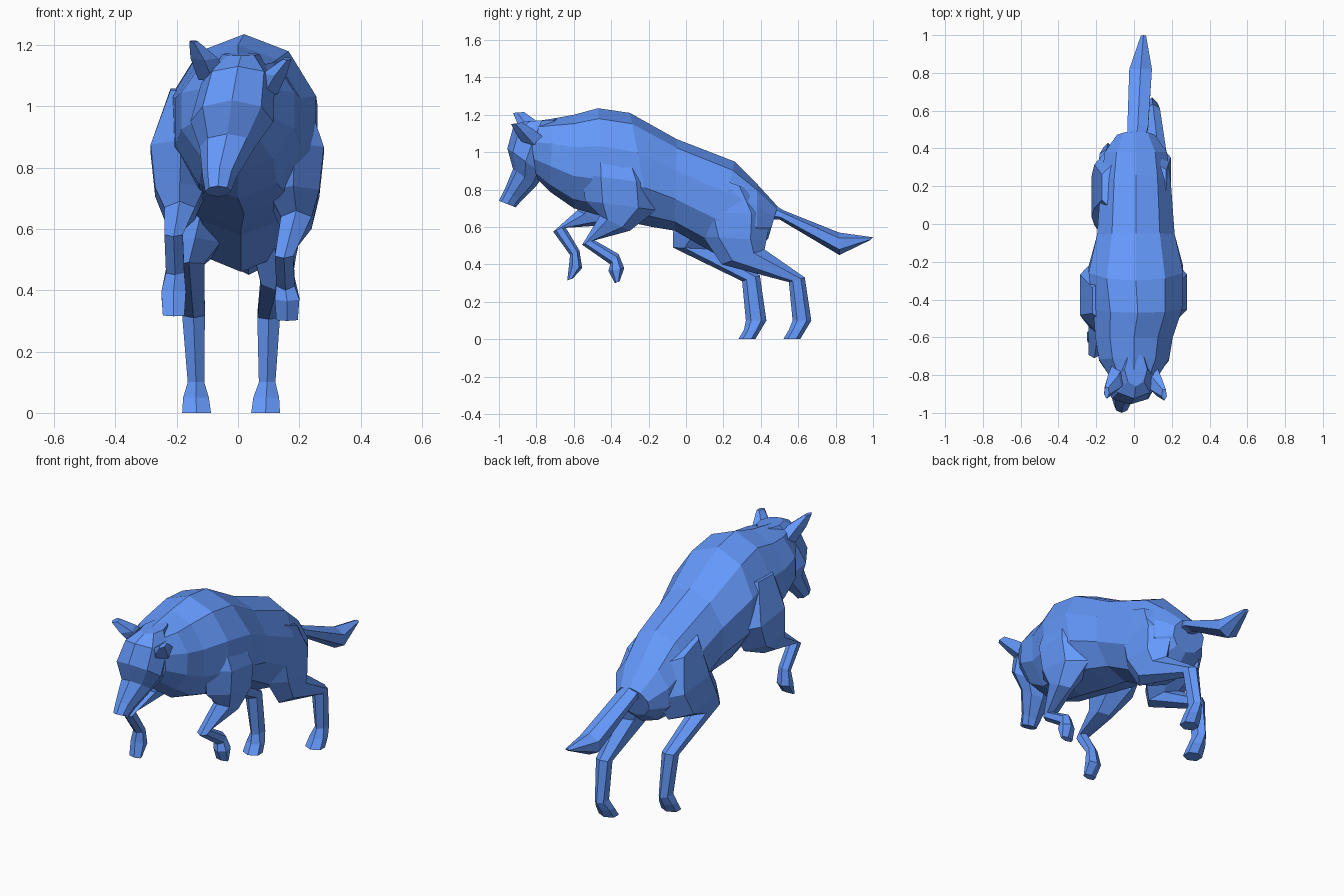
import bpy, bmesh, math
from mathutils import Vector

fur = bpy.data.materials.new("blue")
fur.diffuse_color = (0.13, 0.32, 0.97, 1)


def loft(name, rings, n=6):
    """Ring = (centre x, front/top y, z, back/bottom y, z, half width)."""
    bm = bmesh.new()
    k = max(math.sin(2 * math.pi * i / n) for i in range(n))
    loops = []
    for cx, y1, z1, y2, z2, hw in rings:
        a, b = Vector((cx, y1, z1)), Vector((cx, y2, z2))
        mid, half = (a + b) / 2, (a - b) / 2
        loops.append([bm.verts.new(mid + half * math.cos(t) + Vector((hw / k * math.sin(t), 0, 0)))
                      for t in (2 * math.pi * i / n for i in range(n))])
    for p, q in zip(loops, loops[1:]):
        for i in range(n):
            j = (i + 1) % n
            bm.faces.new((p[i], p[j], q[j], q[i]))
    bm.faces.new(loops[0])
    bm.faces.new(loops[-1])
    return finish(name, bm)


def finish(name, bm):
    bmesh.ops.recalc_face_normals(bm, faces=bm.faces)
    me = bpy.data.meshes.new(name)
    bm.to_mesh(me)
    bm.free()
    me.materials.append(fur)
    ob = bpy.data.objects.new(name, me)
    bpy.context.collection.objects.link(ob)
    return ob


# Torso from rump to neck
loft("body", [
    (0.01, 0.49, 0.71, 0.44, 0.54, 0.10),
    (0.01, 0.38, 0.83, 0.38, 0.48, 0.165),
    (0.01, 0.26, 0.95, 0.15, 0.46, 0.185),
    (0.01, -0.05, 1.07, -0.06, 0.58, 0.205),
    (0.01, -0.30, 1.21, -0.18, 0.60, 0.25),
    (0.02, -0.47, 1.235, -0.42, 0.65, 0.235),
    (0.0, -0.60, 1.20, -0.60, 0.70, 0.205),
    (0.0, -0.71, 1.18, -0.73, 0.79, 0.185),
    (0.0, -0.84, 1.16, -0.80, 0.86, 0.115)], 10)

# Tail
loft("tail", [
    (0.01, 0.44, 0.74, 0.42, 0.64, 0.04),
    (0.02, 0.52, 0.69, 0.50, 0.64, 0.055),
    (0.035, 0.82, 0.57, 0.82, 0.45, 0.06),
    (0.05, 1.0, 0.545, 0.985, 0.53, 0.014)], 6)

# Head, bent down and turned slightly aside
loft("head", [
    (0.01, -0.86, 1.165, -0.68, 1.175, 0.06),
    (0.0, -0.925, 1.13, -0.70, 1.02, 0.12),
    (-0.02, -0.955, 1.02, -0.76, 0.88, 0.135),
    (-0.035, -0.925, 0.91, -0.80, 0.82, 0.09),
    (-0.06, -0.97, 0.80, -0.885, 0.735, 0.055),
    (-0.065, -1.0, 0.74, -0.91, 0.705, 0.042)], 8)

# Ears: broad base, blunt tip
loft("left_ear", [
    (-0.08, -0.85, 1.08, -0.72, 1.10, 0.05),
    (-0.11, -0.90, 1.15, -0.79, 1.17, 0.045),
    (-0.145, -0.925, 1.21, -0.86, 1.215, 0.014)], 5)
loft("right_ear", [
    (0.08, -0.86, 1.03, -0.72, 1.06, 0.05),
    (0.12, -0.91, 1.10, -0.80, 1.12, 0.04),
    (0.16, -0.935, 1.15, -0.87, 1.16, 0.014)], 5)

# Front legs, folded in the leap
loft("right_front_leg", [
    (0.14, -0.52, 1.04, -0.27, 1.06, 0.08),
    (0.185, -0.55, 0.88, -0.17, 0.83, 0.095),
    (0.18, -0.54, 0.74, -0.16, 0.69, 0.085),
    (0.19, -0.46, 0.66, -0.30, 0.58, 0.05),
    (0.15, -0.555, 0.505, -0.49, 0.53, 0.03),
    (0.155, -0.405, 0.40, -0.36, 0.455, 0.03),
    (0.16, -0.415, 0.365, -0.33, 0.38, 0.04),
    (0.16, -0.38, 0.30, -0.355, 0.31, 0.035)])
loft("left_front_leg", [
    (-0.14, -0.54, 1.05, -0.27, 1.06, 0.08),
    (-0.185, -0.59, 0.89, -0.16, 0.83, 0.10),
    (-0.19, -0.59, 0.75, -0.25, 0.69, 0.08),
    (-0.19, -0.58, 0.69, -0.43, 0.61, 0.05),
    (-0.21, -0.71, 0.575, -0.645, 0.60, 0.03),
    (-0.205, -0.62, 0.45, -0.57, 0.475, 0.03),
    (-0.21, -0.625, 0.40, -0.555, 0.38, 0.04),
    (-0.21, -0.635, 0.315, -0.605, 0.325, 0.035)])

# Hind legs, planted
loft("right_hind_leg", [
    (0.10, 0.12, 0.88, 0.34, 0.80, 0.07),
    (0.11, 0.04, 0.68, 0.455, 0.67, 0.085),
    (0.12, 0.09, 0.55, 0.43, 0.53, 0.075),
    (0.125, 0.19, 0.40, 0.42, 0.48, 0.05),
    (0.10, 0.55, 0.305, 0.635, 0.33, 0.037),
    (0.095, 0.57, 0.10, 0.67, 0.10, 0.027),
    (0.092, 0.55, 0.05, 0.64, 0.05, 0.042),
    (0.09, 0.52, 0.0, 0.61, 0.0, 0.047)])
loft("left_hind_leg", [
    (-0.10, 0.06, 0.92, 0.33, 0.82, 0.07),
    (-0.11, -0.03, 0.70, 0.43, 0.65, 0.10),
    (-0.14, -0.07, 0.57, 0.36, 0.52, 0.085),
    (-0.16, -0.07, 0.49, 0.18, 0.48, 0.05),
    (-0.145, 0.30, 0.31, 0.395, 0.34, 0.037),
    (-0.137, 0.32, 0.10, 0.43, 0.10, 0.027),
    (-0.137, 0.31, 0.05, 0.40, 0.05, 0.042),
    (-0.135, 0.28, 0.0, 0.37, 0.0, 0.047)])
